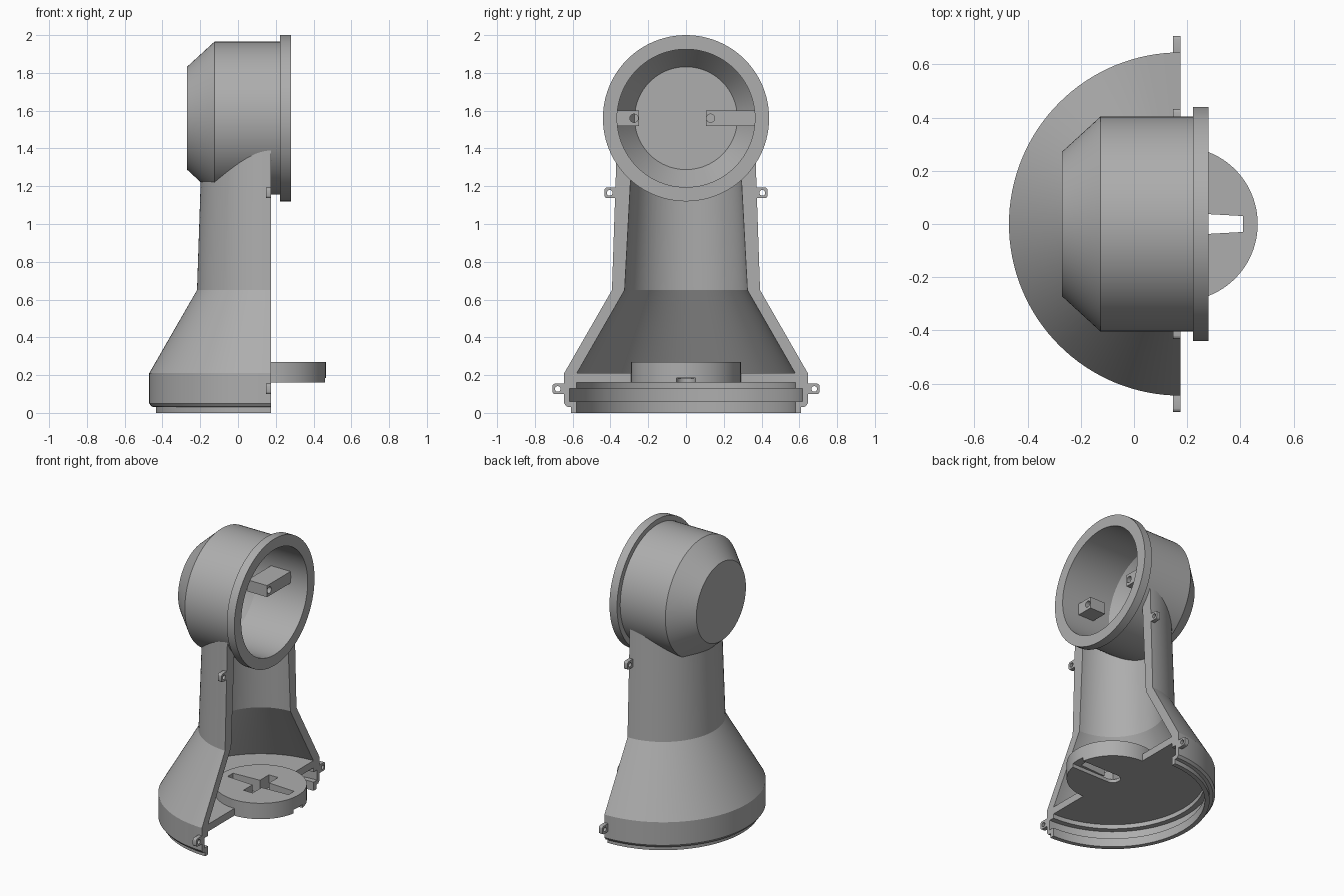
import bpy, bmesh, math
from mathutils import Vector

if "Cube" in bpy.data.objects:
    bpy.data.objects.remove(bpy.data.objects["Cube"])

CX = 0.175          # column axis and open face
HZ = 1.56           # head axis height
GREY = bpy.data.materials.new("plain grey")
GREY.diffuse_color = (0.42, 0.42, 0.42, 1)
GREY.use_nodes = True
GREY.node_tree.nodes["Principled BSDF"].inputs["Base Color"].default_value = GREY.diffuse_color


def finish(name, bm):
    bmesh.ops.remove_doubles(bm, verts=bm.verts, dist=1e-5)
    bmesh.ops.recalc_face_normals(bm, faces=bm.faces)
    me = bpy.data.meshes.new(name)
    bm.to_mesh(me)
    bm.free()
    me.materials.append(GREY)
    ob = bpy.data.objects.new(name, me)
    bpy.context.collection.objects.link(ob)
    return ob


def revolve(name, profile, place, start=0.0, sweep=math.tau, steps=96):
    """Turn a closed (radius, height) outline; place() maps (r, h, angle) to a point."""
    bm = bmesh.new()
    full = sweep > 6.28
    rings = [[bm.verts.new(place(r, h, start + sweep * i / steps)) for r, h in profile]
             for i in range(steps if full else steps + 1)]
    n = len(profile)
    for i in range(steps):
        a, b = rings[i], rings[(i + 1) % len(rings)]
        for j in range(n):
            k = (j + 1) % n
            if profile[j][0] + profile[k][0] > 0:
                bm.faces.new((a[j], a[k], b[k], b[j]))
    if not full:
        bm.faces.new(rings[0])
        bm.faces.new(rings[-1])
    return finish(name, bm)


def upright(r, h, a):
    return (CX + r * math.cos(a), r * math.sin(a), h)


def sideways(r, h, a):
    return (h, r * math.cos(a), HZ + r * math.sin(a))


def box(name, lo, hi, bevel=0):
    bm = bmesh.new()
    bmesh.ops.create_cube(bm, size=1)
    lo, hi = Vector(lo), Vector(hi)
    for v in bm.verts:
        v.co = (lo + hi) / 2 + v.co * (hi - lo)
    if bevel:  # round the edges that run along x
        edges = [e for e in bm.edges if abs(e.verts[0].co.x - e.verts[1].co.x) > 1e-4]
        bmesh.ops.bevel(bm, geom=edges, offset=bevel, segments=4, profile=0.5, affect='EDGES')
    return finish(name, bm)


def rod(name, x0, x1, y, z, r):
    """Cylinder along x."""
    return revolve(name, [(0, x0), (r, x0), (r, x1), (0, x1)],
                   lambda q, h, a: (h, y + q * math.cos(a), z + q * math.sin(a)), steps=24)


def cut(ob, *cutters):
    """Subtract the cutters, then remove them."""
    for c in cutters:
        m = ob.modifiers.new("cut", 'BOOLEAN')
        m.operation, m.object, m.solver = 'DIFFERENCE', c, 'EXACT'
        bpy.context.view_layer.objects.active = ob
        bpy.ops.object.modifier_apply(modifier=m.name)
    for c in cutters:
        bpy.data.objects.remove(c)


def slot_cutters():
    """Tapered cross recess from above and a round-ended groove from below."""
    bm = bmesh.new()
    arm = [(-0.06, -0.03), (CX, -0.043), (0.41, -0.03), (0.41, 0.03), (CX, 0.043), (-0.06, 0.03)]
    base = bm.faces.new([bm.verts.new((x, y, 0.183)) for x, y in arm])
    top = bmesh.ops.extrude_face_region(bm, geom=[base])["geom"]
    for v in top:
        if isinstance(v, bmesh.types.BMVert):
            v.co.z = 0.4
    return (finish("long_arm", bm),
            box("short_arm", (CX - 0.035, -0.14, 0.1835), (CX + 0.035, 0.14, 0.4)),
            box("groove", (CX, -0.05, 0.1), (0.6, 0.05, 0.185)),
            revolve("groove_end", [(0, 0.1), (0.05, 0.1), (0.05, 0.185), (0, 0.185)], upright, steps=32))


# Half-round column shell with flared skirt, floor and grooved base rim
column = revolve("column_shell", [
    (0.61, 0), (0.61, 0.03), (0.632, 0.033), (0.645, 0.05), (0.645, 0.21), (0.392, 0.65), (0.365, 1.45),
    (0.282, 1.45), (0.325, 0.65), (0.578, 0.21), (0, 0.21), (0, 0.16), (0.58, 0.16), (0.58, 0.13),
    (0.617, 0.13), (0.617, 0.06), (0.58, 0.06), (0.58, 0)],
    upright, math.pi / 2, math.pi, 64)
head_space = revolve("head_space", [(0, -0.26), (0.265, -0.26), (0.395, -0.12), (0.395, 0.27), (0, 0.27)],
                     sideways)
cut(column, head_space, *slot_cutters())

# Round locking disc on the floor
disc = revolve("locking_disc", [(0, 0.16), (0.29, 0.16), (0.29, 0.27), (0, 0.27)], upright)
cut(disc, *slot_cutters())

# Hollow head with flange and tapered back
head = revolve("head_shell", [
    (0, -0.27), (0.272, -0.27), (0.405, -0.125), (0.405, 0.222), (0.44, 0.222), (0.44, 0.28),
    (0.365, 0.28), (0.365, -0.1), (0.272, -0.235), (0, -0.235)], sideways)

# Screw blocks inside the head
long_block = box("long_screw_block", (0, 0.105, 1.52), (0.15, 0.375, 1.60))
cut(long_block, rod("hole", 0.05, 0.2, 0.13, HZ, 0.022))
short_block = box("short_screw_block", (0.03, -0.375, 1.52), (0.15, -0.248, 1.60))
cut(short_block, rod("hole", -0.1, 0.2, -0.275, HZ, 0.022))

# Screw tabs along the open edge
tabs = []
for side, s in (("left", -1), ("right", 1)):
    for level, y0, y1, z in (("upper", 0.355, 0.432, 1.165), ("lower", 0.63, 0.707, 0.127)):
        ya, yb = sorted((s * y0, s * y1))
        tab = box(f"{level}_{side}_tab", (0.147, ya, z - 0.028), (CX, yb, z + 0.028), 0.015)
        cut(tab, rod("hole", 0.1, 0.3, s * (y1 - 0.028), z, 0.015))
        tabs.append(tab)

# Smooth the round surfaces and keep the edges sharp
for ob in bpy.data.objects:
    ob.select_set(True)
bpy.context.view_layer.objects.active = head
bpy.ops.object.shade_smooth_by_angle(angle=math.radians(20))
